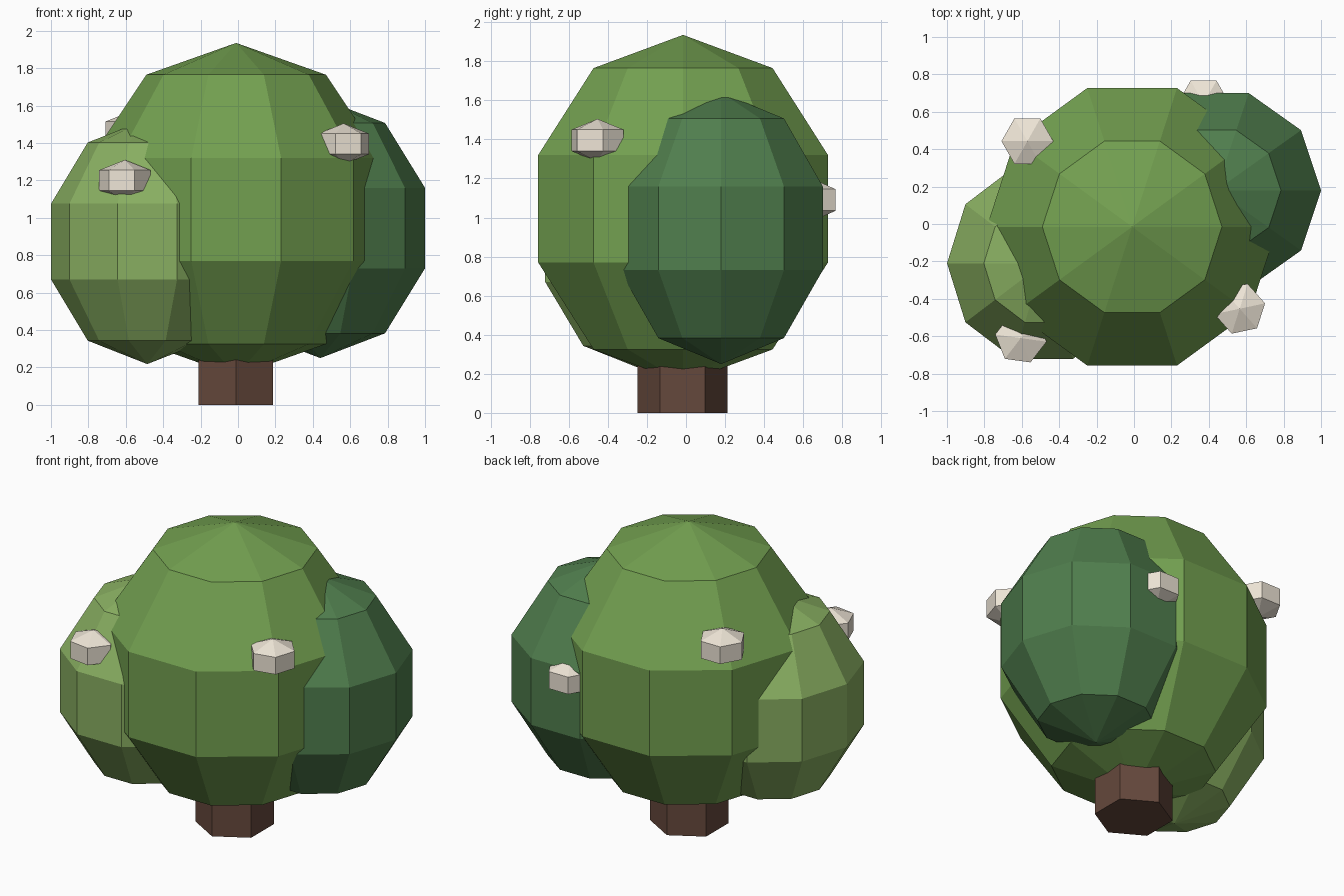
import bpy, bmesh, math
from mathutils import Matrix

if "Cube" in bpy.data.objects:
    bpy.data.objects.remove(bpy.data.objects["Cube"])


def material(name, rgb):
    m = bpy.data.materials.new(name)
    m.diffuse_color = (*rgb, 1)
    m.use_nodes = True
    m.node_tree.nodes["Principled BSDF"].inputs["Base Color"].default_value = m.diffuse_color
    return m


def add_object(name, bm, mat):
    mesh = bpy.data.meshes.new(name)
    bm.to_mesh(mesh)
    bm.free()
    mesh.materials.append(mat)
    ob = bpy.data.objects.new(name, mesh)
    bpy.context.collection.objects.link(ob)
    return ob


def ball(name, center, radii, segments, rings, mat, turn=0):
    """Faceted ball with one corner of each ring pointing along +x, then turned."""
    bm = bmesh.new()
    bmesh.ops.create_uvsphere(bm, u_segments=segments, v_segments=rings, radius=1)
    v = next(v for v in bm.verts if math.hypot(v.co.x, v.co.y) > 0.1)
    align = Matrix.Rotation(-math.atan2(v.co.y, v.co.x), 4, 'Z')
    bm.transform(Matrix.Translation(center) @ Matrix.Rotation(math.radians(turn), 4, 'Z')
                 @ Matrix.Diagonal((*radii, 1)) @ align)
    return add_object(name, bm, mat)


green = material("leaf_green", (0.17, 0.35, 0.08))
light = material("leaf_light", (0.25, 0.43, 0.12))
dark = material("leaf_dark", (0.08, 0.21, 0.075))
brown = material("bark_brown", (0.13, 0.065, 0.045))
cream = material("blossom_cream", (0.85, 0.78, 0.67))

# Trunk: six-sided, corners toward front and back
bm = bmesh.new()
bmesh.ops.create_cone(bm, cap_ends=True, segments=6, radius1=0.23, radius2=0.23, depth=0.5)
v = bm.verts[:][0]
bm.transform(Matrix.Translation((-0.012, -0.018, 0.25))
             @ Matrix.Rotation(math.pi / 2 - math.atan2(v.co.y, v.co.x), 4, 'Z'))
add_object("trunk", bm, brown)

# Foliage
ball("foliage_main", (-0.01, -0.015, 1.045), (0.817, 0.82, 0.89), 10, 5, green)
ball("foliage_right", (0.44, 0.18, 0.945), (0.589, 0.575, 0.695), 10, 5, dark)
ball("foliage_left", (-0.485, -0.21, 0.873), (0.541, 0.565, 0.655), 10, 5, light)

# Blossoms: small six-sided nubs
blossoms = [
    ((-0.605, -0.61, 1.2), -8),
    ((-0.57, 0.443, 1.46), 0),
    ((0.565, -0.453, 1.395), 12),
    ((0.372, 0.645, 1.09), 0),
]
for i, (center, turn) in enumerate(blossoms, 1):
    ball(f"blossom_{i}", center, (0.16, 0.162, 0.11), 6, 3, cream, turn)
